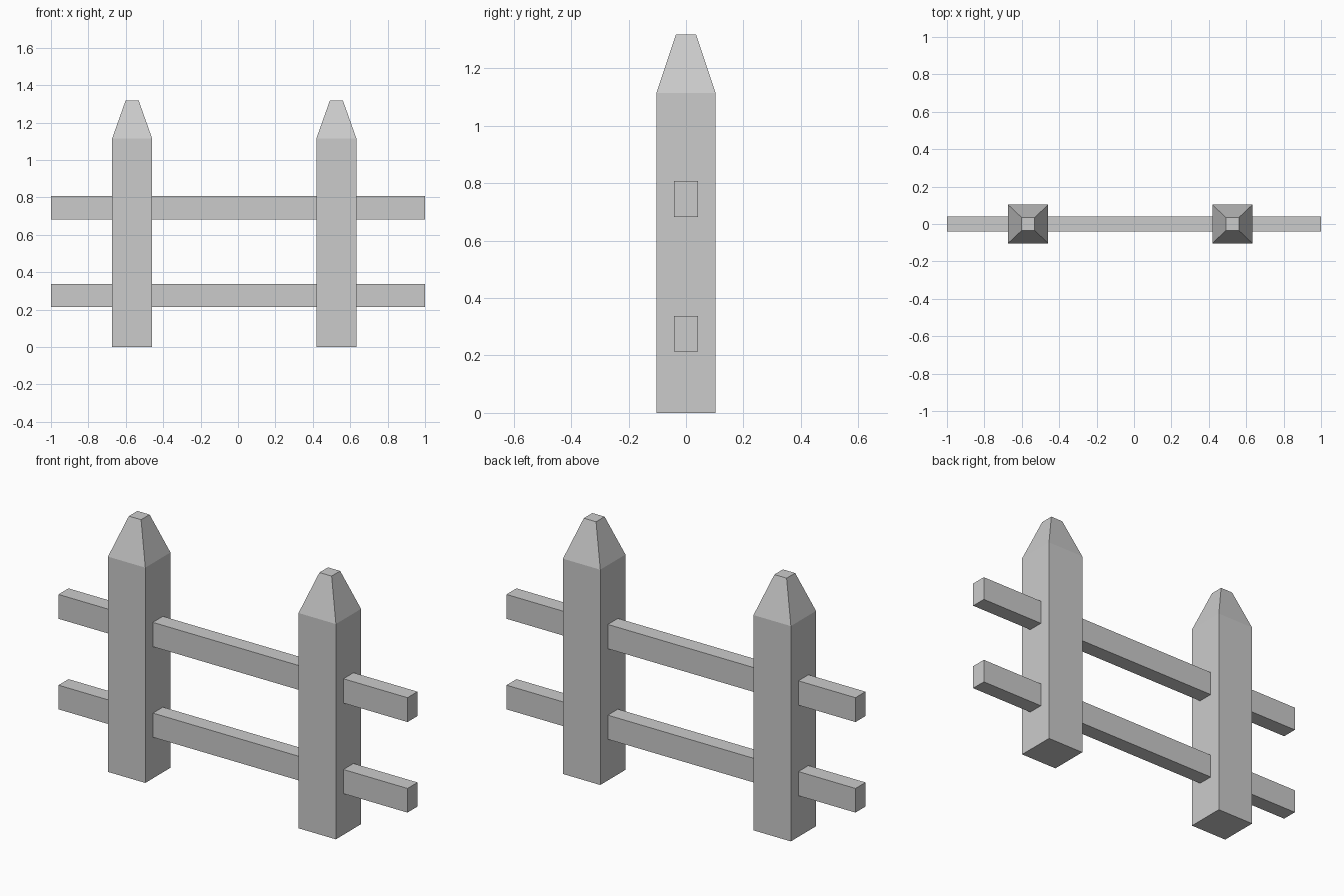
import bpy
import bmesh

if "Cube" in bpy.data.objects:
    bpy.data.objects.remove(bpy.data.objects["Cube"], do_unlink=True)

# Single flat grey for the whole fence
GREY = (0.6, 0.6, 0.6, 1.0)
grey = bpy.data.materials.new("fence_grey")
grey.use_nodes = True
grey.diffuse_color = GREY
grey.node_tree.nodes["Principled BSDF"].inputs["Base Color"].default_value = GREY


def make_object(name, bm):
    bmesh.ops.recalc_face_normals(bm, faces=bm.faces)
    mesh = bpy.data.meshes.new(name)
    bm.to_mesh(mesh)
    bm.free()
    mesh.materials.append(grey)
    obj = bpy.data.objects.new(name, mesh)
    bpy.context.collection.objects.link(obj)
    return obj


def loft(name, x, sections):
    """Join stacked rectangles (half width, half depth, z) into a closed solid."""
    bm = bmesh.new()
    rings = []
    for hx, hy, z in sections:
        corners = [(-hx, -hy), (hx, -hy), (hx, hy), (-hx, hy)]
        rings.append([bm.verts.new((x + cx, cy, z)) for cx, cy in corners])
    for low, high in zip(rings, rings[1:]):
        for i in range(4):
            j = (i + 1) % 4
            bm.faces.new((low[i], low[j], high[j], high[i]))
    bm.faces.new(rings[0][::-1])
    bm.faces.new(rings[-1])
    return make_object(name, bm)


# Posts with tapered, flat-topped points
post_sections = [(0.107, 0.103, 0), (0.107, 0.103, 1.115), (0.035, 0.035, 1.318)]
for name, x in (("right_post", -0.566), ("left_post", 0.526)):
    loft(name, x, post_sections)

# Horizontal rails running through both posts
for name, bottom, top in (("lower_rail", 0.213, 0.338), ("upper_rail", 0.682, 0.808)):
    loft(name, 0, [(1.0, 0.041, bottom), (1.0, 0.041, top)])
